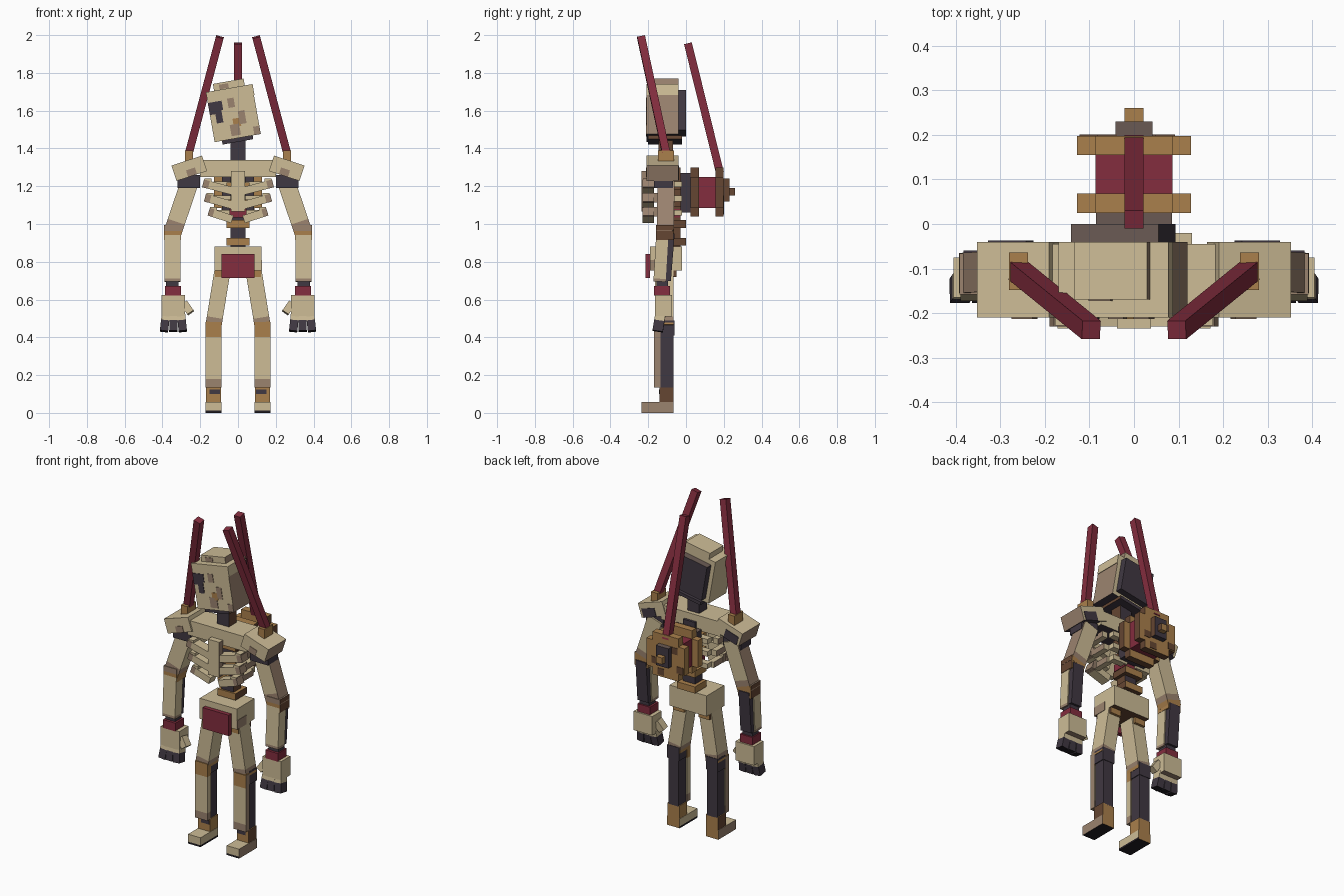
import bpy, bmesh, math
from mathutils import Matrix, Vector

old = bpy.data.objects.get("Cube")
if old:
    bpy.data.objects.remove(old)

# Flat palette, written as display values and converted to linear
PALETTE = {"bone": "CDBC96", "taupe": "9B836F", "tan": "AA804C", "brown": "654632",
           "umber": "6A5A53", "charcoal": "403842", "red": "832D3E", "black": "211D23"}
MATS = {}
for label, code in PALETTE.items():
    rgb = [int(code[i:i + 2], 16) / 255 for i in (0, 2, 4)]
    rgba = [((c + 0.055) / 1.055) ** 2.4 for c in rgb] + [1]
    mat = bpy.data.materials.new(label)
    mat.use_nodes = True
    mat.diffuse_color = rgba
    mat.node_tree.nodes["Principled BSDF"].inputs["Base Color"].default_value = rgba
    MATS[label] = mat
SIDES = {"left": (1, 0, 0), "right": (-1, 0, 0), "back": (0, 1, 0),
         "front": (0, -1, 0), "top": (0, 0, 1), "bottom": (0, 0, -1)}


def box(name, x, y, z, colour, frame=None, bands=(), **faces):
    """Box from axis ranges; bands recolour it upward from a height fraction,
    faces recolour single sides."""
    bm = bmesh.new()
    bmesh.ops.create_cube(bm, size=1)
    for v in bm.verts:
        v.co = [r[0] if c < 0 else r[1] for c, r in zip(v.co, (x, y, z))]
    cuts = [(z[0] + t * (z[1] - z[0]), c) for t, c in bands]
    for h, _ in cuts:
        bmesh.ops.bisect_plane(bm, geom=bm.verts[:] + bm.edges[:] + bm.faces[:],
                               plane_co=(0, 0, h), plane_no=(0, 0, 1))
    names = list(PALETTE)
    bm.normal_update()
    for f in bm.faces:
        pick, mid = colour, f.calc_center_median().z
        for h, c in cuts:
            if mid > h:
                pick = c
        for side, c in faces.items():
            if f.normal.dot(Vector(SIDES[side])) > 0.9:
                pick = c
        f.material_index = names.index(pick)
    mesh = bpy.data.meshes.new(name)
    bm.to_mesh(mesh)
    bm.free()
    for m in MATS.values():
        mesh.materials.append(m)
    ob = bpy.data.objects.new(name, mesh)
    bpy.context.collection.objects.link(ob)
    if frame:
        ob.matrix_world = frame
    return ob


def limb(name, low, high, w, d, colour, **kw):
    """Box running from a low point to a high point."""
    low, high = Vector(low), Vector(high)
    up = (high - low).normalized()
    side = Vector((0, 1, 0)).cross(up).normalized()
    rot = Matrix((side, up.cross(side), up)).transposed().to_4x4()
    return box(name, (-w / 2, w / 2), (-d / 2, d / 2), (0, (high - low).length),
               colour, Matrix.Translation(low) @ rot, **kw)


def tilted(x, y, z, degrees):
    return Matrix.Translation((x, y, z)) @ Matrix.Rotation(math.radians(degrees), 4, "Y")


# Head, leaning to one side
head = tilted(-0.024, 0, 1.583, -10)
box("head", (-.124, .124), (-.21, -.04), (-.13, .138), "bone", head, left="taupe", bottom="charcoal")
box("head_cap", (-.08, .085), (-.17, -.04), (.138, .175), "bone", head, left="taupe")
box("head_back", (-.1, .1), (-.04, 0), (-.105, .11), "charcoal", head, top="umber")
box("jaw", (-.085, .08), (-.2, -.02), (-.15, -.13), "charcoal", head, left="brown")
face_spots = [(-.123, -.075, .015, .08, "charcoal"), (-.095, -.06, -.035, .04, "charcoal"),
              (-.075, -.05, .03, .08, "charcoal"), (-.02, .015, .035, .085, "taupe"),
              (-.03, .02, -.115, -.055, "taupe"), (.025, .06, -.06, .01, "taupe"),
              (-.01, .03, -.07, -.025, "tan"), (.09, .124, -.13, -.085, "taupe")]
for x0, x1, z0, z1, colour in face_spots:
    box("face_spot", (x0, x1), (-.213, -.209), (z0, z1), colour, head)
box("cap_spot", (-.05, 0), (-.173, -.169), (.14, .165), "taupe", head)
box("head_side_edge", (.123, .127), (-.21, -.04), (.08, .138), "bone", head)
box("neck", (-.04, .04), (-.145, -.07), (1.33, 1.46), "charcoal", left="brown")

# Spine and chest
box("spine", (-.04, .04), (-.1, -.03), (.87, 1.3), "charcoal", left="brown")
for z in (.885, .98, 1.09, 1.18):
    box("vertebra", (-.06, .06), (-.11, 0), (z, z + .04), "tan", left="brown", bottom="brown")
box("core", (-.045, .045), (-.12, -.03), (1.035, 1.08), "red")
box("collar_bar", (-.2, .2), (-.2, -.045), (1.25, 1.34), "bone", bottom="charcoal")
box("sternum", (-.038, .038), (-.235, -.2), (1.065, 1.28), "bone", left="taupe")

# Pelvis
box("pelvis", (-.125, .125), (-.19, -.02), (.755, .88), "bone", bottom="brown")
box("pelvis_side_spot", (.124, .128), (-.19, -.1), (.755, .81), "taupe")
box("pelvis_plate", (-.088, .088), (-.215, -.19), (.715, .842), "red")

# Paired parts
for s in (-1, 1):
    prefix = "left_" if s > 0 else "right_"
    outer = "left" if s > 0 else "right"

    def span(a, b):
        return tuple(sorted((s * a, s * b)))

    for reach, z in [(.185, 1.175), (.175, 1.1), (.155, 1.025)]:
        limb(prefix + "rib_front", (s * .03, -.2, z), (s * reach, -.2, z + .04),
             .042, .06, "bone", bands=[(.8, "taupe")])
        box(prefix + "rib_end", span(reach - .045, reach - .008), (-.228, -.15),
            (z + .015, z + .065), "bone", **{outer: "taupe"})
        box(prefix + "rib_side", span(reach - .045, reach - .01), (-.15, -.06),
            (z + .015, z + .05), "bone", **{outer: "taupe"})
        box(prefix + "rib_back", span(.03, .13), (-.06, -.02), (z + .02, z + .05), "bone")

    # Shoulder with its antenna
    pad = tilted(s * .258, 0, 1.295, s * 18)
    box(prefix + "shoulder_pad", (-.085, .085), (-.21, -.04), (-.043, .043), "bone", pad,
        bottom="charcoal", **{outer: "taupe"})
    box(prefix + "pad_spot", span(-.03, .02), (-.213, -.209), (-.043, -.005), "taupe", pad)
    box(prefix + "pad_back_spot", span(-.02, .07), (-.041, -.037), (-.043, .01), "charcoal", pad)
    box(prefix + "shoulder_joint", span(.2, .32), (-.17, -.07), (1.19, 1.26), "charcoal")
    box(prefix + "antenna_base", span(.238, .281), (-.148, -.064), (1.33, 1.39), "tan")
    limb(prefix + "antenna", (s * .26, -.105, 1.375), (s * .096, -.238, 1.99), .042, .042, "red")

    # Arm
    limb(prefix + "upper_arm", (s * .348, -.11, .95), (s * .253, -.105, 1.23), .095, .09, "tan",
         bands=[(.1, "taupe"), (.22, "bone")], bottom="brown", **{outer: "taupe"})
    box(prefix + "elbow", span(.303, .392), (-.158, -.066), (.915, .995), "tan",
        bands=[(.6, "taupe")], back="tan", **{outer: "brown"})
    limb(prefix + "forearm", (s * .347, -.14, .695), (s * .347, -.125, .95), .085, .065, "taupe",
         bands=[(.06, "bone")])
    limb(prefix + "forearm_back", (s * .347, -.1, .7), (s * .347, -.08, .95), .072, .04, "charcoal")
    box(prefix + "wrist", span(.315, .38), (-.155, -.095), (.66, .71), "charcoal")
    box(prefix + "cuff", span(.303, .387), (-.17, -.085), (.622, .672), "red")
    box(prefix + "hand", span(.28, .405), (-.165, -.075), (.51, .625), "bone", bottom="taupe")
    limb(prefix + "thumb", (s * .25, -.14, .53), (s * .285, -.13, .58), .04, .045, "bone")
    for x in (.292, .342, .392):
        limb(prefix + "finger", (s * x, -.15, .432), (s * (x * .8 + .068), -.135, .525), .044, .055,
             "charcoal", bands=[(.6, "bone")], bottom="black")

    # Leg
    box(prefix + "hip", span(.05, .122), (-.17, -.05), (.72, .757), "tan", **{outer: "brown"})
    limb(prefix + "thigh", (s * .13, -.115, .46), (s * .078, -.115, .78), .085, .1, "tan",
         bands=[(.06, "taupe"), (.14, "bone")], bottom="charcoal")
    box(prefix + "knee", span(.09, .17), (-.135, -.062), (.41, .49), "charcoal")
    box(prefix + "shin_front", span(.088, .172), (-.17, -.135), (.135, .48), "taupe",
        bands=[(.13, "bone"), (.77, "tan")], **{outer: "taupe"})
    box(prefix + "shin_back", span(.095, .165), (-.135, -.065), (.13, .42), "charcoal")
    box(prefix + "ankle", span(.09, .17), (-.14, -.065), (.05, .135), "tan", **{outer: "brown"})
    box(prefix + "ankle_spot", span(.095, .15), (-.143, -.139), (.1, .125), "charcoal")
    box(prefix + "foot", span(.088, .172), (-.235, -.065), (0, .057), "black",
        bands=[(.2, "bone")], bottom="black", back="tan", **{outer: "taupe"})

# Back pack: a drum held between two notched plates
box("pack_mount", (-.085, .085), (-.03, .03), (1.06, 1.27), "charcoal", top="umber")
box("pack_drum", (-.087, .087), (.06, .16), (1.085, 1.25), "red")
for y in (.025, .155):
    rng = (y, y + .043)
    box("pack_plate_wide", (-.128, .128), rng, (1.085, 1.25), "tan", left="brown", bottom="brown")
    box("pack_plate_tall", (-.087, .087), rng, (1.04, 1.3), "tan", left="brown", bottom="brown")
for x, z in ((-.06, 1.22), (.07, 1.13), (-.1, 1.11), (.03, 1.07)):
    box("plate_spot", (x - .022, x + .022), (.197, .201), (z - .02, z + .02), "brown")
box("pack_boss", (-.042, .042), (.195, .23), (1.12, 1.24), "charcoal", top="umber", left="brown")
box("pack_knob", (-.021, .021), (.23, .26), (1.15, 1.19), "tan", left="brown")
limb("back_antenna", (0, .18, 1.27), (0, .01, 1.957), .042, .042, "red")
